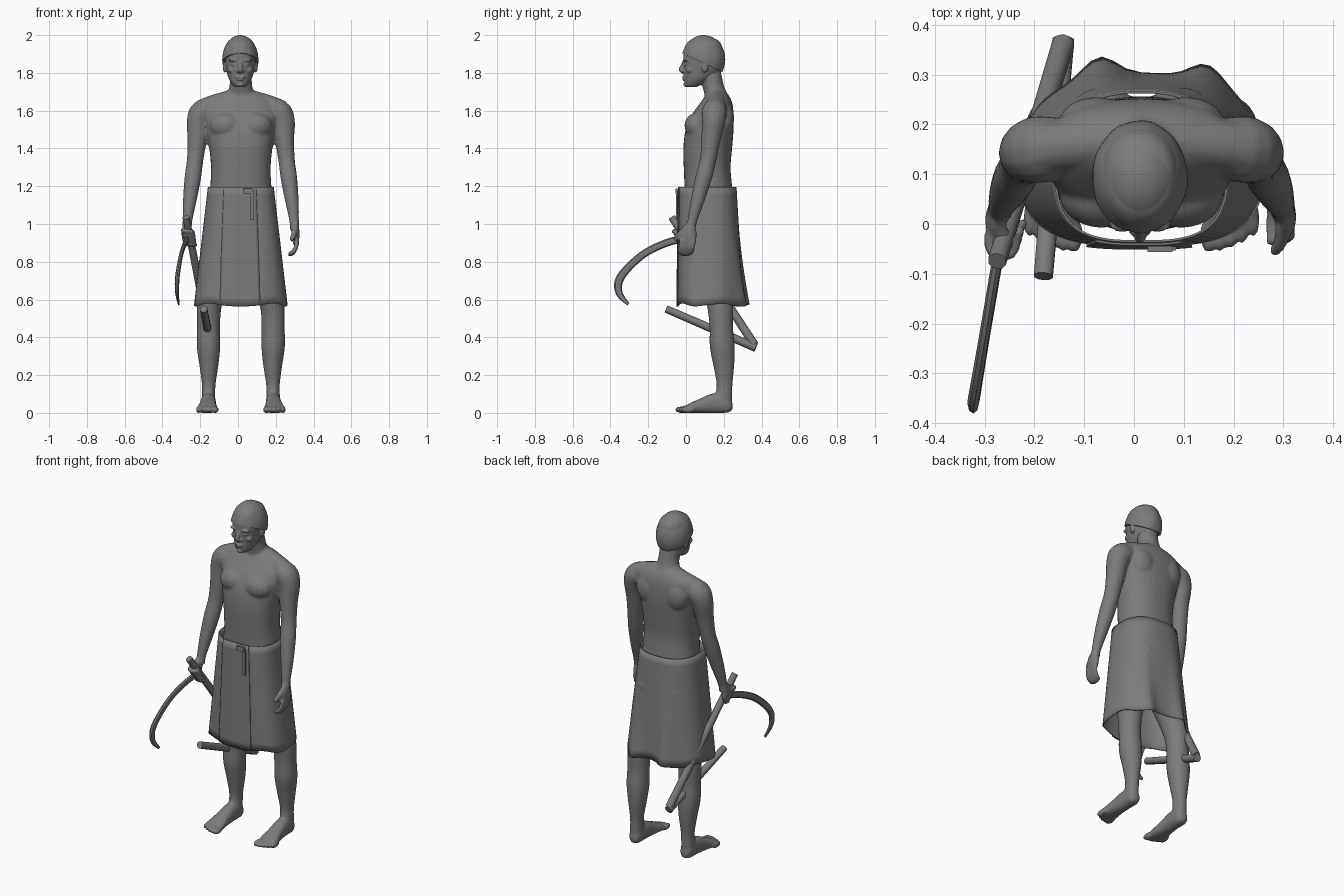
import bpy, bmesh, math
from mathutils import Vector, Matrix

if "Cube" in bpy.data.objects:
    bpy.data.objects.remove(bpy.data.objects["Cube"])

MID = 0.015  # x of the figure's middle line
grey = bpy.data.materials.new("mid_grey")
grey.diffuse_color = (0.2, 0.2, 0.2, 1)
grey.use_nodes = True
grey.node_tree.nodes["Principled BSDF"].inputs["Base Color"].default_value = grey.diffuse_color


def smooth_rows(rows, sub):
    """Catmull-Rom interpolation of rows of numbers."""
    if sub < 2:
        return rows
    out, n = [], len(rows)
    for i in range(n - 1):
        p = [rows[max(0, min(n - 1, i + k))] for k in (-1, 0, 1, 2)]
        for s in range(sub):
            t = s / sub
            out.append([b + 0.5 * t * (c - a + t * (2 * a - 5 * b + 4 * c - d + t * (3 * (b - c) + d - a)))
                        for a, b, c, d in zip(*p)])
    return out + [rows[-1]]


def skin(bm, rings, segs, n=2.0):
    """Capped surface through rings of (centre, axis, axis)."""
    def pw(v):
        return math.copysign(abs(v) ** (2 / n), v)
    loops = []
    for c, a, b in rings:
        loops.append([bm.verts.new(c + a * pw(math.cos(k * math.tau / segs)) + b * pw(math.sin(k * math.tau / segs)))
                      for k in range(segs)])
    for p, q in zip(loops, loops[1:]):
        for k in range(segs):
            j = (k + 1) % segs
            bm.faces.new((p[k], p[j], q[j], q[k]))
    bm.faces.new(loops[0])
    bm.faces.new(loops[-1])


def stack(bm, rows, n=2.0, sub=4):
    """Rows of z, cx, cy, rx, ry."""
    skin(bm, [(Vector((x, y, z)), Vector((rx, 0, 0)), Vector((0, ry, 0)))
              for z, x, y, rx, ry in smooth_rows(rows, sub)], 32, n)


def tube(bm, rows, segs=14, sub=4, flat=1.0, ref=(1, 0, 0)):
    """Rows of x, y, z, radius; flat squeezes it along ref."""
    rows = smooth_rows(rows, sub)
    pts = [Vector(r[:3]) for r in rows]
    rings = []
    for i, p in enumerate(pts):
        t = (pts[min(i + 1, len(pts) - 1)] - pts[max(i - 1, 0)]).normalized()
        a = t.cross(Vector(ref)).normalized()
        rings.append((p, a * rows[i][3], a.cross(t) * rows[i][3] * flat))
    skin(bm, rings, segs)


def ball(bm, c, r):
    bmesh.ops.create_uvsphere(bm, u_segments=24, v_segments=16, radius=1,
                              matrix=Matrix.Translation(c) @ Matrix.Diagonal((*r, 1)))


def finish(bm, name, voxel=0, thick=0, angle=40, relax=5):
    bmesh.ops.recalc_face_normals(bm, faces=bm.faces)
    me = bpy.data.meshes.new(name)
    bm.to_mesh(me)
    bm.free()
    me.materials.append(grey)
    ob = bpy.data.objects.new(name, me)
    bpy.context.collection.objects.link(ob)
    if voxel:  # melt overlapping forms into one skin
        m = ob.modifiers.new("fuse", 'REMESH')
        m.mode, m.voxel_size, m.use_smooth_shade = 'VOXEL', voxel, True
        s = ob.modifiers.new("relax", 'SMOOTH')
        s.factor, s.iterations = 0.5, relax
        return ob
    if thick:
        s = ob.modifiers.new("thickness", 'SOLIDIFY')
        s.thickness, s.offset = thick, 0
    bpy.ops.object.select_all(action='DESELECT')
    ob.select_set(True)
    bpy.context.view_layer.objects.active = ob
    bpy.ops.object.shade_smooth_by_angle(angle=math.radians(angle))
    return ob


def side(s, rows, ix=0):
    """Rows with their x mirrored about the middle line when s is -1."""
    return [[MID + s * (v - MID) if i == ix else v for i, v in enumerate(r)] for r in rows]


# torso and neck
bm = bmesh.new()
stack(bm, [(0.86, MID, .15, .12, .09), (.95, MID, .14, .17, .115), (1.1, MID, .125, .175, .13),
           (1.2, MID, .118, .162, .126), (1.3, MID, .112, .158, .124), (1.4, MID, .115, .167, .129),
           (1.5, MID, .125, .182, .127), (1.58, MID, .142, .195, .11), (1.64, MID, .16, .185, .085),
           (1.68, MID, .165, .13, .062), (1.70, MID, .165, .08, .045)], 2.3)
stack(bm, [(1.62, MID, .165, .085, .065), (1.68, MID, .16, .075, .062), (1.73, MID, .145, .06, .056),
           (1.80, MID, .128, .058, .058)])
for s in (1, -1):
    ball(bm, (MID + s * .08, .06, 1.52), (.085, .068, .07))     # chest
    ball(bm, (MID + s * .09, .205, 1.56), (.075, .05, .09))     # shoulder blade
    ball(bm, (MID + s * .075, .19, .98), (.085, .085, .1))      # seat
    tube(bm, side(s, [(.05, .165, 1.67, .045), (.15, .16, 1.635, .052), (.22, .15, 1.605, .055)]), ref=(0, 1, 0))
    # arm
    tube(bm, side(s, [(.15, .155, 1.60, .055), (.215, .15, 1.592, .068), (.24, .145, 1.54, .062),
                      (.246, .132, 1.45, .052), (.257, .117, 1.34, .044), (.27, .092, 1.24, .044),
                      (.286, .06, 1.12, .036), (.297, .034, 1.02, .026), (.30, .025, .97, .026)]), ref=(0, 1, 0))
    # leg
    stack(bm, side(s, [(.98, .10, .13, .08, .10), (.8, .135, .14, .085, .10), (.65, .165, .168, .072, .08),
                       (.55, .183, .182, .064, .068), (.45, .186, .187, .061, .062), (.35, .186, .192, .062, .066),
                       (.25, .184, .2, .05, .055), (.15, .185, .204, .036, .042), (.08, .186, .2, .036, .045),
                       (.012, .186, .203, .033, .038)], 1))
    # foot, built from heel to ball
    rows = side(s, [(.246, .186, .035, .018, .02), (.22, .186, .045, .036, .044), (.15, .187, .052, .04, .053),
                    (.08, .19, .038, .045, .04), (.02, .192, .025, .054, .026), (-.01, .192, .018, .05, .018)], 1)
    skin(bm, [(Vector((x, y, z)), Vector((rx, 0, 0)), Vector((0, 0, rz)))
              for y, x, z, rx, rz in smooth_rows(rows, 4)], 24, 2.3)
    for k in range(5):  # toes
        r = .0175 if k == 0 else .0125
        ball(bm, (MID + s * (.15 + .0225 * k - MID), -.022 + .002 * k * k, .017), (r, .037, .018))

# open hand
ball(bm, (.305, .015, .945), (.021, .043, .062))
for k in range(4):
    y, d = .042 - .021 * k, .008 * (k in (1, 2))
    tube(bm, [(.312, y, .92, .013), (.308, y - .006, .88, .0125), (.29, y - .012, .853 - d, .012),
              (.265, y - .015, .842 - d, .009)], 10, ref=(0, 1, 0))
tube(bm, [(.30, .0, .975, .016), (.295, -.035, .945, .015), (.28, -.058, .912, .011)], 10)

# gripping hand
top, low = Vector((-.275, -.075, 1.035)), Vector((-.142, .362, .36))
ball(bm, (-.278, .008, .95), (.021, .04, .058))
for k in range(4):
    p = top.lerp(low, .10 + .034 * k)
    tube(bm, [(p.x - .028, p.y + .012, p.z, .013), (p.x - .022, p.y - .026, p.z - .004, .013),
              (p.x + .012, p.y - .03, p.z - .008, .012), (p.x + .028, p.y - .004, p.z - .01, .01)], 10, ref=(0, 0, 1))
tube(bm, [(-.275, .0, .985, .016), (-.255, -.035, .965, .015), (-.235, -.03, .94, .011)], 10)
finish(bm, "body", voxel=.0075, relax=4)

# head with face
bm = bmesh.new()
HX = .012
stack(bm, [(1.724, HX, .028, .026, .024), (1.745, HX, .045, .047, .052), (1.78, HX, .072, .065, .082),
           (1.82, HX, .087, .075, .099), (1.86, HX, .092, .081, .106), (1.9, HX, .092, .083, .106),
           (1.94, HX, .093, .078, .098), (1.97, HX, .095, .062, .078), (1.988, HX, .095, .03, .04)], 2.15)
stack(bm, [(1.70, HX, .143, .05, .048), (1.78, HX, .13, .057, .058), (1.83, HX, .12, .055, .06)])
tube(bm, [(HX, -.008, 1.862, .009), (HX, -.018, 1.838, .011), (HX, -.027, 1.817, .012), (HX, -.012, 1.805, .012)], 12)
ball(bm, (HX, -.008, 1.778), (.026, .013, .007))                # upper lip
ball(bm, (HX, -.006, 1.765), (.021, .013, .007))                # lower lip
ball(bm, (HX, .004, 1.738), (.02, .018, .014))                  # chin
for s in (1, -1):
    ball(bm, (HX + s * .013, -.012, 1.81), (.010, .012, .008))  # nostril
    ball(bm, (HX + s * .034, -.001, 1.868), (.028, .016, .008)) # brow
    ball(bm, (HX + s * .033, .003, 1.845), (.014, .012, .008))  # eye
    ball(bm, (HX + s * .045, .022, 1.815), (.022, .022, .018))  # cheek
    ball(bm, (HX + s * .082, .10, 1.835), (.011, .019, .034))   # ear
finish(bm, "head", voxel=.0045, relax=3)

# hair cap, trimmed along a line from forehead to nape
bm = bmesh.new()
bmesh.ops.create_icosphere(bm, subdivisions=4, radius=1)
for v in bm.verts:
    d = v.co.copy()
    k = 1 + .012 * math.sin(9 * d.x + 3 * d.z) * math.sin(7 * d.y + 2) * (1 - d.z * d.z)
    v.co = Vector((HX + .096 * d.x * k, .093 + .115 * d.y * k, 1.87 + .13 * d.z))
cut = bmesh.ops.bisect_plane(bm, geom=bm.verts[:] + bm.edges[:] + bm.faces[:], plane_co=(0, -.02, 1.905),
                             plane_no=(0, .105, .22), clear_inner=True)
bmesh.ops.holes_fill(bm, edges=[e for e in bm.edges if e.is_boundary], sides=0)
finish(bm, "hair")


# wrap skirt: t runs from waist 0 to hem 1, a goes around
def skirt_point(a, t, off=0):
    c, s = math.cos(a), math.sin(a)
    n = 2.4 if s > 0 else 3.0
    x = MID + (.172 + .073 * t + off) * math.copysign(abs(c) ** (2 / n), c)
    cy = .115 + .01 * t
    ry = (.15 + .026 * t if s > 0 else .15 + .018 * t) + off
    y = cy + ry * math.copysign(abs(s) ** (2 / n), s)
    if s > 0:  # two soft back folds
        y += .04 * t * t * s * (math.exp(-((x + .07) / .045) ** 2) + math.exp(-((x - .15) / .045) ** 2))
    return Vector((x, y, 1.195 - .623 * t + .008 * t * math.sin(5 * a)))


def cloth(name, angles, off, closed):
    bm = bmesh.new()
    rows = [[bm.verts.new(skirt_point(a, j / 14, off)) for a in angles(j / 14)] for j in range(15)]
    for p, q in zip(rows, rows[1:]):
        for k in range(len(p) - (not closed)):
            j = (k + 1) % len(p)
            bm.faces.new((p[k], p[j], q[j], q[k]))
    finish(bm, name, thick=.005, angle=50)


def around(t):
    return [k * math.tau / 72 for k in range(72)]


def front_part(t):
    a0, a1 = math.radians(249 + 4 * t), math.radians(288 - 3 * t)
    return [a0 + (a1 - a0) * k / 10 for k in range(11)]


cloth("skirt", around, 0, True)
cloth("skirt_front_flap", front_part, .006, False)

# belt knot and hanging tie
for name, c, d in (("belt_knot", (.052, -.05, 1.175), (.05, .012, .026)),
                   ("belt_tie", (.075, -.049, 1.10), (.018, .008, .16))):
    bm = bmesh.new()
    bmesh.ops.create_cube(bm, size=1, matrix=Matrix.Translation(c) @ Matrix.Diagonal((*d, 1)))
    finish(bm, name)

# scythe: shaft, lower cross bar, curved blade
bm = bmesh.new()
tube(bm, [(*top, .019), (*low, .023)], 10, 1)
finish(bm, "scythe_shaft")
bm = bmesh.new()
tube(bm, [(-.182, -.105, .55, .02), (-.142, .37, .345, .023)], 10, 1)
finish(bm, "scythe_cross_bar")
bm = bmesh.new()
arc = [(0, .925, .02), (-.095, .903, .02), (-.21, .85, .02), (-.30, .775, .021),
       (-.355, .70, .022), (-.352, .63, .018), (-.305, .575, .008)]
tube(bm, [(-.262 + .17 * y, y, z, r) for y, z, r in arc], 8, 4, flat=.55)
finish(bm, "scythe_blade")
